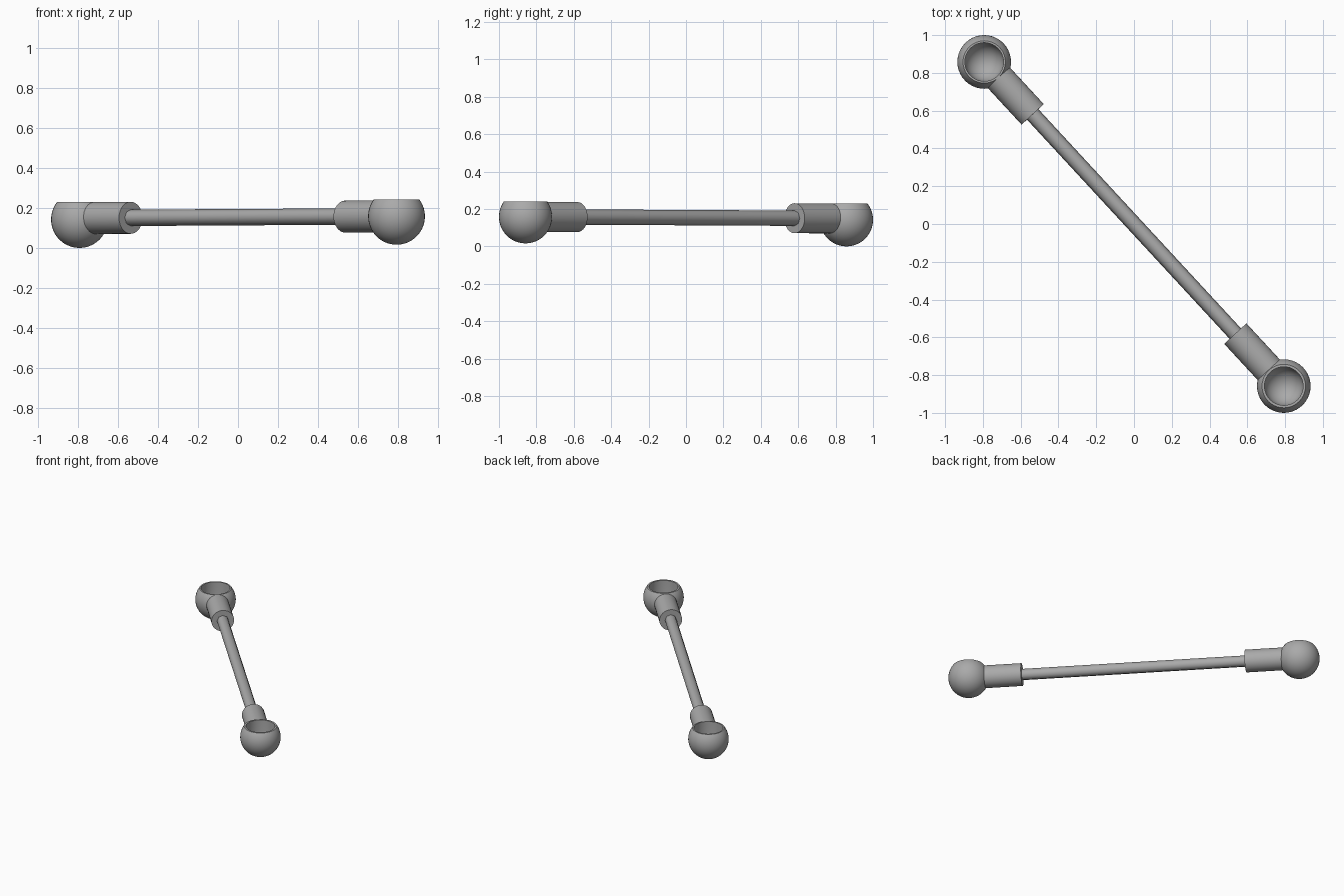
import bpy, bmesh, math
from mathutils import Vector

if "Cube" in bpy.data.objects:
    bpy.data.objects.remove(bpy.data.objects["Cube"])

steel = bpy.data.materials.new("grey steel")
steel.use_nodes = True
GREY = (0.4, 0.4, 0.4, 1)
steel.diffuse_color = GREY
steel.node_tree.nodes["Principled BSDF"].inputs["Base Color"].default_value = GREY

R = 0.142        # ball radius
BORE = 0.102     # socket radius


def finish(name, bm, angle):
    bmesh.ops.recalc_face_normals(bm, faces=bm.faces)
    mesh = bpy.data.meshes.new(name)
    bm.to_mesh(mesh)
    bm.free()
    mesh.materials.append(steel)
    ob = bpy.data.objects.new(name, mesh)
    bpy.context.collection.objects.link(ob)
    bpy.ops.object.select_all(action='DESELECT')
    ob.select_set(True)
    bpy.context.view_layer.objects.active = ob
    bpy.ops.object.shade_smooth_by_angle(angle=math.radians(angle))
    return ob


def rod_between(name, a, b, radius, sides, angle):
    bm = bmesh.new()
    bmesh.ops.create_cone(bm, cap_ends=True, segments=sides, radius1=radius,
                          radius2=radius, depth=(b - a).length)
    ob = finish(name, bm, angle)
    ob.location = (a + b) / 2
    ob.rotation_euler = (b - a).to_track_quat('Z', 'Y').to_euler()


def socket_ball(name, centre, top):
    # Outer sphere cut flat at the top, then a round-bottomed bore
    cut = math.acos(top / R)
    outer = [(R * math.sin(t), -R * math.cos(t))
             for t in [(math.pi - cut) * i / 20 for i in range(21)]]
    bowl = [(BORE * math.cos(t), -BORE * math.sin(t))
            for t in [math.pi / 2 * i / 10 for i in range(11)]]
    profile = outer + [(BORE, top)] + bowl
    bm = bmesh.new()
    verts = [bm.verts.new((r, 0, z)) for r, z in profile]
    edges = [bm.edges.new(pair) for pair in zip(verts, verts[1:])]
    bmesh.ops.spin(bm, geom=verts + edges, cent=(0, 0, 0), axis=(0, 0, 1),
                   angle=math.tau, steps=40, use_merge=True)
    bmesh.ops.remove_doubles(bm, verts=bm.verts, dist=0.0005)
    finish(name, bm, 35).location = centre


# Ball sockets at both ends
back = Vector((-0.793, 0.858, 0.142))
front = Vector((0.793, -0.858, 0.158))
socket_ball("back_socket", back, 0.087)
socket_ball("front_socket", front, 0.083)

# Sleeves and the connecting rod share one slightly sloping axis
a = Vector((back.x, back.y, 0.149))
b = Vector((front.x, front.y, 0.158))
along = (b - a).normalized()
rod_between("back_sleeve", a + along * 0.106, a + along * 0.378, 0.08, 32, 35)
rod_between("front_sleeve", b - along * 0.378, b - along * 0.106, 0.08, 32, 35)
rod_between("connecting_rod", a + along * 0.36, b - along * 0.36, 0.041, 8, 50)
